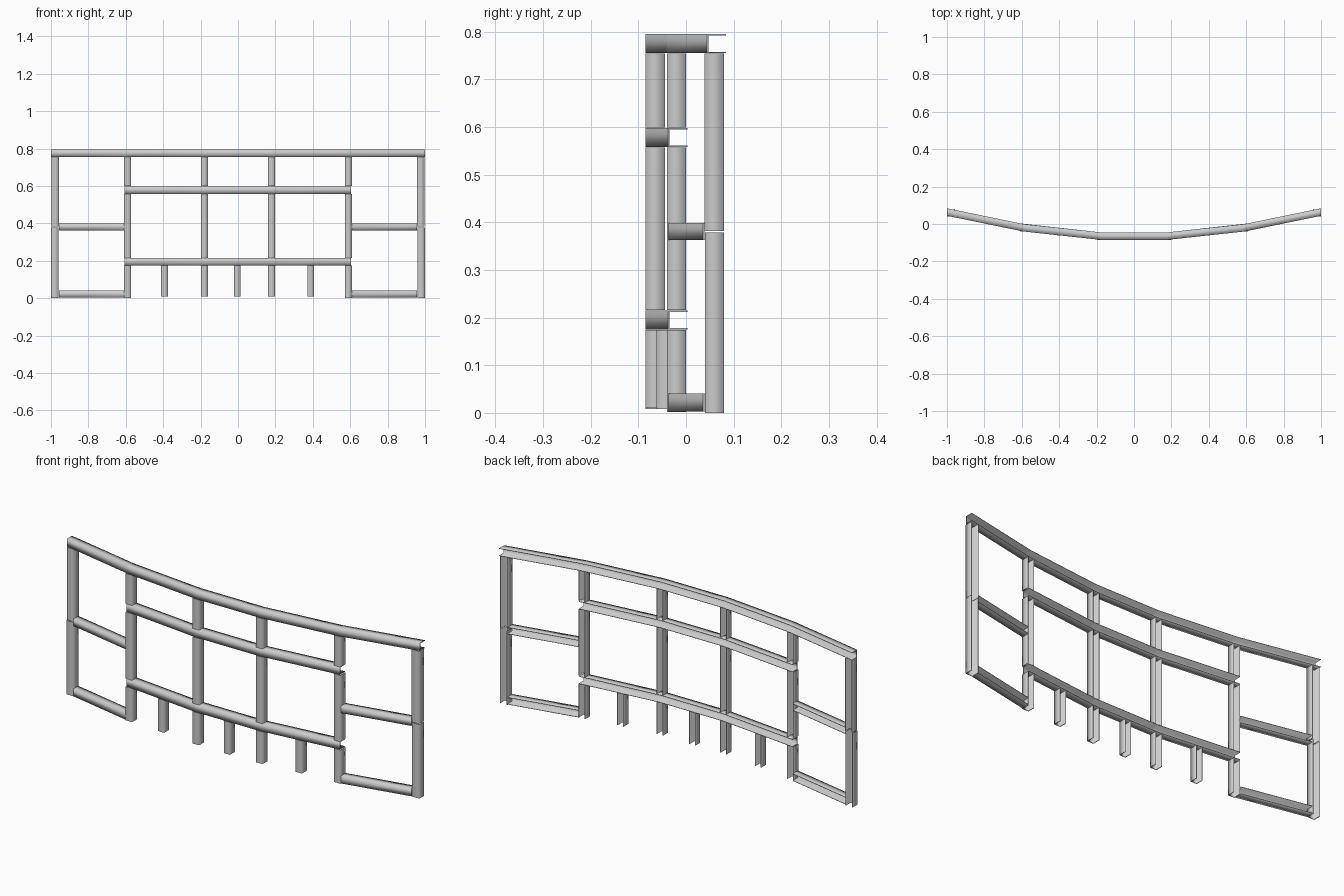
import bpy, bmesh
from mathutils import Vector

if "Cube" in bpy.data.objects:
    bpy.data.objects.remove(bpy.data.objects["Cube"])

W, D, T = 0.040, 0.040, 0.003   # channel width, depth, wall thickness

# Front line of the curved wall in plan (x, y)
PLAN = [(-1.0, 0.044), (-0.592, -0.040), (-0.18, -0.0845),
        (0.18, -0.0845), (0.592, -0.040), (1.0, 0.044)]


def front_y(x):
    for (x0, y0), (x1, y1) in zip(PLAN, PLAN[1:]):
        if x <= x1:
            return y0 + (y1 - y0) * (x - x0) / (x1 - x0)
    return PLAN[-1][1]


def u_profile(w, d=D):
    """Channel section (across, depth), open towards the back."""
    h = w / 2
    return [(-h, d), (-h, 0), (h, 0), (h, d),
            (h - T, d), (h - T, T), (-h + T, T), (-h + T, d)]


def channel(name, start, end, across, w=W):
    """Sweep the channel between two points on the front line."""
    bm = bmesh.new()
    rings = []
    for p in (start, end):
        rings.append([bm.verts.new(Vector(p) + Vector(across) * a + Vector((0, b, 0)))
                      for a, b in u_profile(w)])
    n = len(rings[0])
    for i in range(n):
        j = (i + 1) % n
        bm.faces.new((rings[0][i], rings[0][j], rings[1][j], rings[1][i])).smooth = True
    for r in rings:
        for quad in ((0, 1, 6, 7), (1, 2, 5, 6), (2, 3, 4, 5)):
            cap = bm.faces.new([r[k] for k in quad])
            for e in cap.edges:
                e.smooth = False
    bmesh.ops.recalc_face_normals(bm, faces=bm.faces)
    me = bpy.data.meshes.new(name)
    bm.to_mesh(me)
    bm.free()
    ob = bpy.data.objects.new(name, me)
    bpy.context.collection.objects.link(ob)
    return ob


def rail(name, x0, x1, z, w=W):
    channel(name, (x0, front_y(x0), z), (x1, front_y(x1), z), (0, 0, 1), w)


def post(name, x, z0, z1, w=0.037):
    y = front_y(x)
    channel(name, (x, y, z0), (x, y, z1), (1, 0, 0), w)


# Top rail: five segments across the whole width
for (x0, _), (x1, _) in zip(PLAN, PLAN[1:]):
    rail("top_rail", x0, x1, 0.775)

# Upper and lower rails of the three middle bays
joints = [-0.606, -0.18, 0.18, 0.604]
for x0, x1 in zip(joints, joints[1:]):
    rail("upper_rail", x0, x1, 0.578)
    rail("lower_rail", x0, x1, 0.195)

for s in (-1, 1):
    # Rails of the outer bays
    a, b = sorted((s * 0.609, s * 0.958))
    rail("outer_middle_rail", a, b, 0.381, 0.036)
    rail("outer_bottom_rail", a, b, 0.0215, 0.038)
    # Two-part end posts
    post("end_post_lower", s * 0.979, 0.0, 0.379, 0.041)
    post("end_post_upper", s * 0.977, 0.382, 0.754, 0.041)
    # Three-part inner posts
    for x, z in ((0.59, 0.002), (0.18, 0.01)):
        post("inner_post_foot", s * x, z, 0.174)
        post("inner_post_middle", s * x, 0.216, 0.557)
        post("inner_post_upper", s * x, 0.599, 0.754)

# Short legs under the middle bays
for x in (-0.393, -0.004, 0.388):
    post("short_leg", x, 0.008, 0.174, 0.035)
